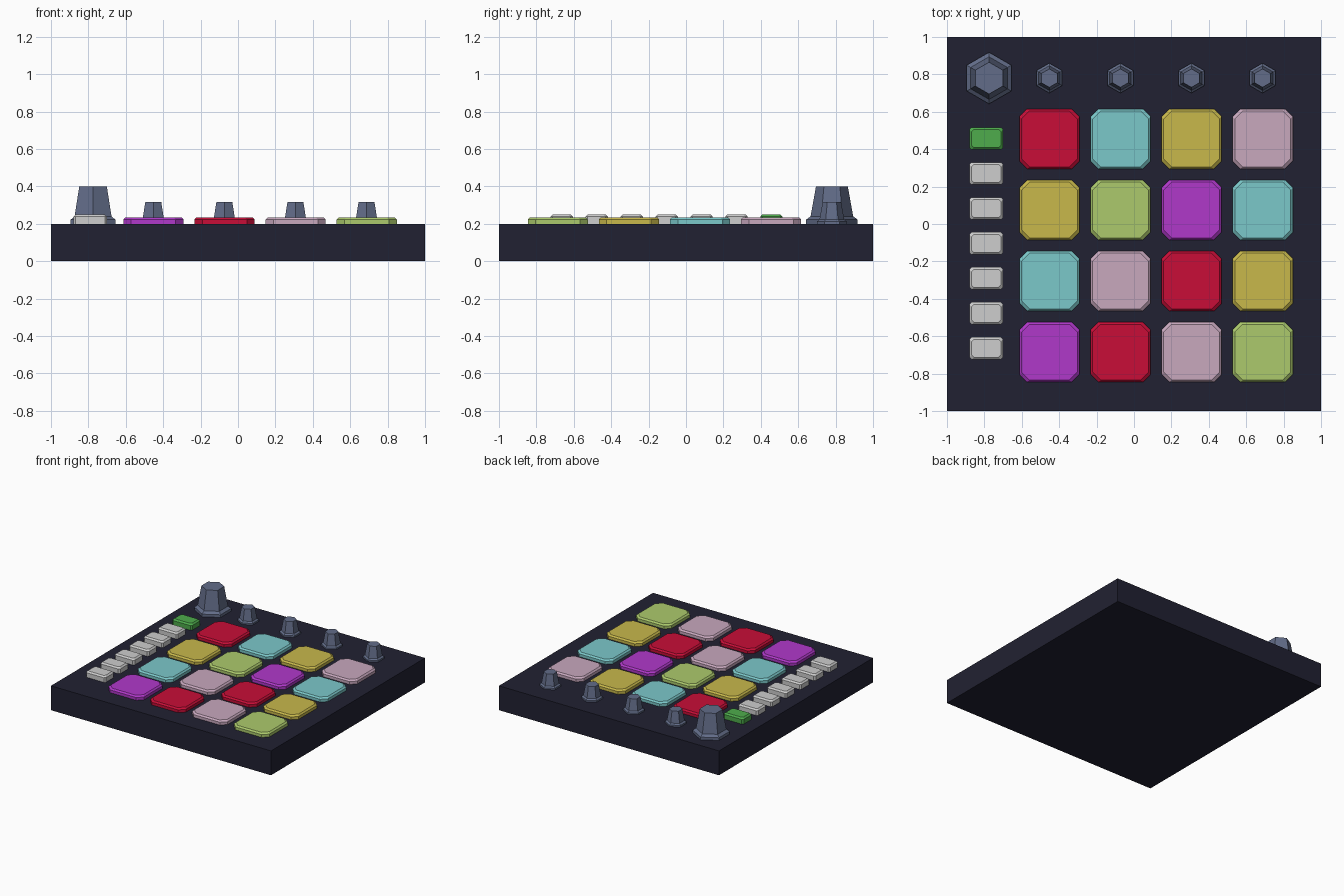
import bpy, bmesh, math

if "Cube" in bpy.data.objects:
    bpy.data.objects.remove(bpy.data.objects["Cube"])


def material(name, r, g, b):
    lin = [(c / 255 / 12.92) if c < 10 else ((c / 255 + 0.055) / 1.055) ** 2.4 for c in (r, g, b)]
    m = bpy.data.materials.new(name)
    m.diffuse_color = (*lin, 1)
    m.use_nodes = True
    m.node_tree.nodes["Principled BSDF"].inputs["Base Color"].default_value = m.diffuse_color
    return m


MATS = {
    "body": material("dark navy", 33, 33, 50),
    "knob": material("slate blue", 98, 108, 136),
    "green": material("green", 78, 172, 76),
    "white": material("light grey", 205, 205, 205),
    "red": material("red", 200, 13, 55),
    "cyan": material("aqua", 123, 200, 202),
    "yellow": material("mustard", 200, 184, 75),
    "pink": material("dusty pink", 200, 168, 190),
    "lime": material("lime", 172, 202, 108),
    "purple": material("purple", 176, 56, 202),
}


def loft(name, rings, mat, loc):
    """Closed solid skinned through a stack of equal-length rings."""
    bm = bmesh.new()
    loops = [[bm.verts.new(p) for p in ring] for ring in rings]
    n = len(loops[0])
    for a, b in zip(loops, loops[1:]):
        for i in range(n):
            j = (i + 1) % n
            bm.faces.new((a[i], a[j], b[j], b[i]))
    bm.faces.new(loops[0][::-1])
    bm.faces.new(loops[-1])
    bmesh.ops.recalc_face_normals(bm, faces=bm.faces)
    me = bpy.data.meshes.new(name)
    bm.to_mesh(me)
    bm.free()
    me.materials.append(MATS[mat])
    ob = bpy.data.objects.new(name, me)
    ob.location = loc
    bpy.context.collection.objects.link(ob)


def octagon(w, d, cut, z):
    """Rectangle with clipped corners."""
    x, y = w / 2, d / 2
    return [(x - cut, -y, z), (x, -y + cut, z), (x, y - cut, z), (x - cut, y, z),
            (-x + cut, y, z), (-x, y - cut, z), (-x, -y + cut, z), (-x + cut, -y, z)]


def hexagon(r, z):
    """Hexagon with points toward front and back."""
    return [(r * math.sin(k * math.pi / 3), -r * math.cos(k * math.pi / 3), z) for k in range(6)]


def button(name, w, d, h, cut, bevel, mat, loc):
    loft(name, [octagon(w, d, cut, 0), octagon(w, d, cut, h - bevel),
                octagon(w - 2 * bevel, d - 2 * bevel, cut, h)], mat, loc)


def knob(name, s, loc):
    profile = [(0.138, 0), (0.138, 0.022), (0.114, 0.04), (0.085, 0.2)]
    loft(name, [hexagon(r * s, z * s) for r, z in profile], "knob", loc)


TOP = 0.2

# Case
loft("case", [[(-1, -1, z), (1, -1, z), (1, 1, z), (-1, 1, z)] for z in (0, TOP)], "body", (0, 0, 0))

# Pad grid
LAYOUT = ["red cyan yellow pink", "yellow lime purple cyan",
          "cyan pink red yellow", "purple red pink lime"]
for row, colours in enumerate(LAYOUT):
    for col, c in enumerate(colours.split()):
        button(f"pad_{row}_{col}", 0.322, 0.322, 0.035, 0.042, 0.012, c,
               (-0.452 + 0.38 * col, 0.455 - 0.38 * row, TOP))

# Side button column, first one lit green
for i in range(7):
    button(f"side_button_{i}", 0.18, 0.12, 0.05, 0.012, 0.012, "white" if i else "green",
           (-0.79, 0.457 - 0.187 * i, TOP))

# Main knob and four small knobs
knob("main_knob", 1, (-0.775, 0.78, TOP))
for i in range(4):
    knob(f"small_knob_{i}", 0.58, (-0.453 + 0.38 * i, 0.78, TOP))
